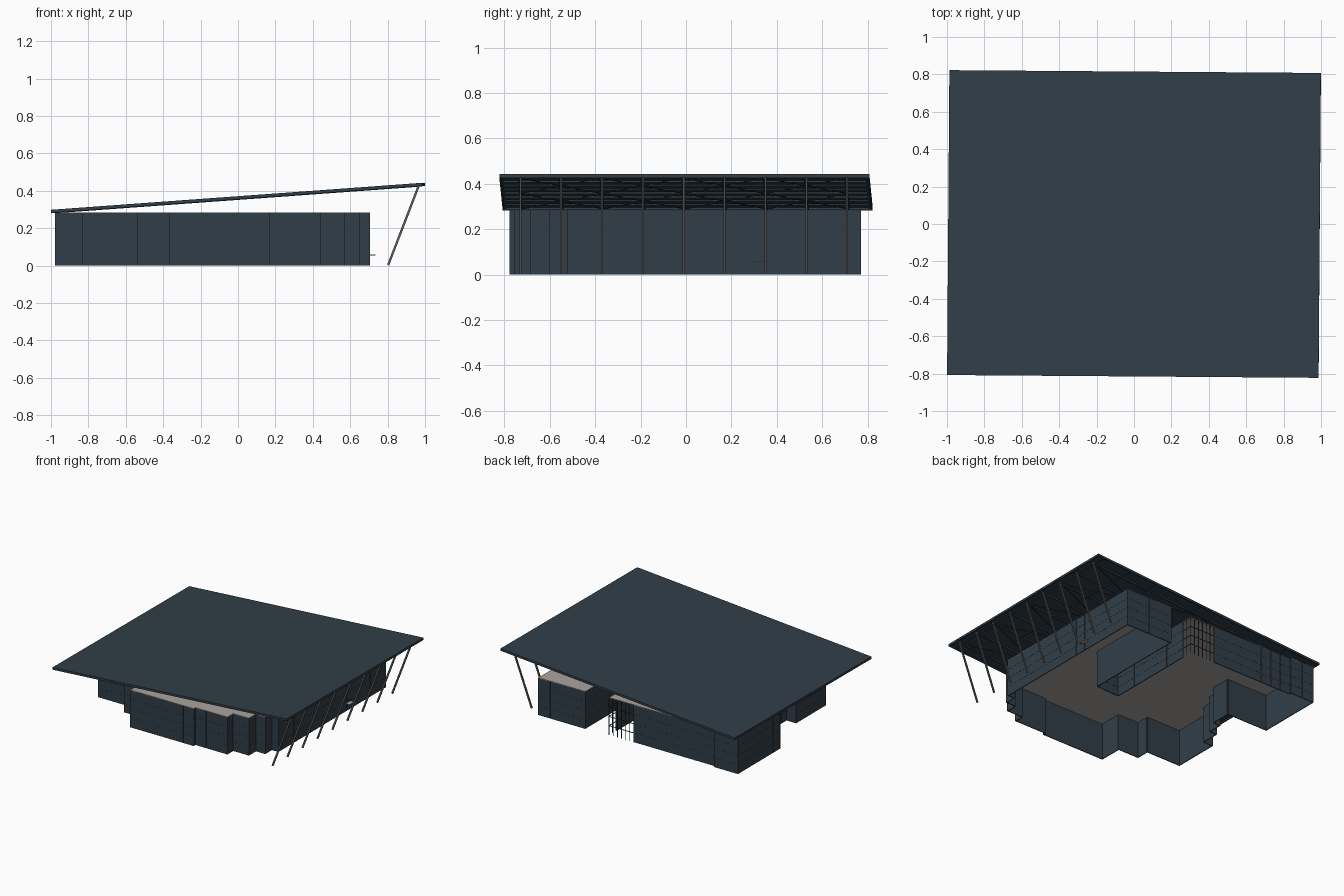
import bpy, bmesh, math
from mathutils import Vector, Matrix

if "Cube" in bpy.data.objects:
    bpy.data.objects.remove(bpy.data.objects["Cube"])


def material(name, rgb):
    m = bpy.data.materials.new(name)
    m.diffuse_color = (*rgb, 1)
    m.use_nodes = True
    m.node_tree.nodes["Principled BSDF"].inputs["Base Color"].default_value = m.diffuse_color
    return m


SLATE = material("slate", (0.031, 0.048, 0.065))
STEEL = material("steel_grey", (0.12, 0.115, 0.11))
BEIGE = material("beige", (0.40, 0.37, 0.34))
TURN = Matrix.Rotation(-0.0075, 4, 'Z')   # slight skew of the canopy


def bar(bm, a, b, w, h):
    """Box of width w and height h running from a to b."""
    a, b = Vector(a), Vector(b)
    d = (b - a).normalized()
    up = Vector((0, 0, 1)) if abs(d.z) < 0.9 else Vector((1, 0, 0))
    s = d.cross(up).normalized()
    t = s.cross(d)
    rings = []
    for p in (a, b):
        rings.append([bm.verts.new(p + s * i * w / 2 + t * j * h / 2)
                      for i, j in ((-1, -1), (1, -1), (1, 1), (-1, 1))])
    r, q = rings
    bm.faces.new(r[::-1])
    bm.faces.new(q)
    for i in range(4):
        k = (i + 1) % 4
        bm.faces.new((r[i], r[k], q[k], q[i]))


def finish(bm, name, mat, turn=False):
    bmesh.ops.recalc_face_normals(bm, faces=bm.faces)
    me = bpy.data.meshes.new(name)
    bm.to_mesh(me)
    bm.free()
    me.materials.append(mat)
    ob = bpy.data.objects.new(name, me)
    bpy.context.collection.objects.link(ob)
    if turn:
        me.transform(TURN)
    return ob


def roof_z(x):
    return 0.298 + (x + 1) * 0.0727


HX, HY = 0.993, 0.815
COLUMN_Y = [-0.73 + 0.18 * i for i in range(9)]

# Sloping canopy sheet
bm = bmesh.new()
bar(bm, (-HX, 0, roof_z(-HX) - 0.004), (HX, 0, roof_z(HX) - 0.004), 2 * HY, 0.008)
finish(bm, "canopy_roof", SLATE, True)

# Edge fascia around the canopy
bm = bmesh.new()
for s in (-1, 1):
    bar(bm, (-HX, s * (HY - 0.004), roof_z(-HX) - 0.011),
        (HX, s * (HY - 0.004), roof_z(HX) - 0.011), 0.008, 0.012)
    x = s * (HX - 0.004)
    bar(bm, (x, -HY, roof_z(x) - 0.011), (x, HY, roof_z(x) - 0.011), 0.008, 0.012)
finish(bm, "canopy_fascia", SLATE, True)

# Rafters on the column lines and cross purlins
bm = bmesh.new()
for y in COLUMN_Y:
    bar(bm, (-0.98, y, roof_z(-0.98) - 0.013), (0.98, y, roof_z(0.98) - 0.013), 0.008, 0.012)
for i in range(9):
    x = -0.94 + i * 0.235
    bar(bm, (x, -0.8, roof_z(x) - 0.012), (x, 0.8, roof_z(x) - 0.012), 0.006, 0.008)
finish(bm, "canopy_rafters", SLATE, True)

# Zigzag bracing between the rafters
bm = bmesh.new()
for i in range(8):
    for k in range(4):
        xa, xb = -0.94 + k * 0.47, -0.94 + (k + 1) * 0.47
        ya, yb = COLUMN_Y[i], COLUMN_Y[i + 1]
        if (i + k) % 2:
            ya, yb = yb, ya
        bar(bm, (xa, ya, roof_z(xa) - 0.014), (xb, yb, roof_z(xb) - 0.014), 0.004, 0.004)
finish(bm, "canopy_bracing", SLATE, True)

# Leaning columns along the high edge
bm = bmesh.new()
for y in COLUMN_Y:
    bar(bm, (0.803, y, 0.003), (0.967, y, roof_z(0.967) - 0.012), 0.009, 0.012)
finish(bm, "leaning_columns", STEEL)

# Floor plan, clockwise, with a narrow court open to the back
FRONT = [(0.705, 0.77), (0.705, -0.52), (0.65, -0.52), (0.65, -0.6), (0.572, -0.6),
         (0.572, -0.685), (0.44, -0.685), (0.44, -0.755), (0.17, -0.755), (0.17, -0.776),
         (-0.365, -0.776), (-0.365, -0.6), (-0.54, -0.6), (-0.54, -0.5)]
LEFT = [(-0.83, -0.5), (-0.83, -0.14), (-0.75, -0.14), (-0.75, 0.0), (-0.69, 0.0),
        (-0.69, 0.11), (-0.63, 0.11), (-0.63, 0.26), (-0.977, 0.26), (-0.977, 0.77)]
BACK = [(-0.775, 0.77), (-0.775, 0.755), (-0.09, 0.755), (0.12, 0.755), (0.12, 0.67),
        (0.12, -0.03), (0.31, -0.02), (0.31, 0.77)]
PLAN = FRONT + LEFT + BACK
GLAZED = {(-0.09, 0.755), (0.12, 0.755)}   # bays starting here are open glazing
TOP = 0.282

walls, seams, glazing = bmesh.new(), bmesh.new(), bmesh.new()
for i, p in enumerate(PLAN):
    q = PLAN[(i + 1) % len(PLAN)]
    a, b = Vector((*p, 0)), Vector((*q, 0))
    d = (b - a).normalized()
    out = Vector((-d.y, d.x, 0))
    length = (b - a).length
    open_bay = p in GLAZED
    if not open_bay:
        mid = Vector((0, 0, TOP / 2)) - out * 0.003
        bar(walls, a + mid, b + mid, 0.006, TOP)
    # Panel seams, or full mullions on the glazed bays
    target = glazing if open_bay else seams
    w = 0.004 if open_bay else 0.002
    n = max(1, round(length / (0.035 if open_bay else 0.09)))
    for k in range(n + 1):
        c = a.lerp(b, k / n)
        bar(target, c, c + Vector((0, 0, TOP)), w, w)
    for z in (0.07, 0.14, 0.21):
        bar(target, a + Vector((0, 0, z)), b + Vector((0, 0, z)), w, w)
finish(walls, "outer_walls", SLATE)
finish(seams, "wall_panel_seams", SLATE)
finish(glazing, "glazing_mullions", SLATE)

# Flat ceiling slab following the plan
bm = bmesh.new()
face = bm.faces.new([bm.verts.new((x, y, TOP - 0.003)) for x, y in PLAN])
ext = bmesh.ops.extrude_face_region(bm, geom=[face])
bmesh.ops.translate(bm, vec=(0, 0, 0.006),
                    verts=[v for v in ext["geom"] if isinstance(v, bmesh.types.BMVert)])
bmesh.ops.triangulate(bm, faces=[f for f in bm.faces if len(f.verts) > 4])
finish(bm, "flat_ceiling", BEIGE)

# Small shelf on the tall side
bm = bmesh.new()
bar(bm, (0.70, 0.32, 0.057), (0.735, 0.32, 0.057), 0.055, 0.005)
finish(bm, "wall_shelf", BEIGE)
